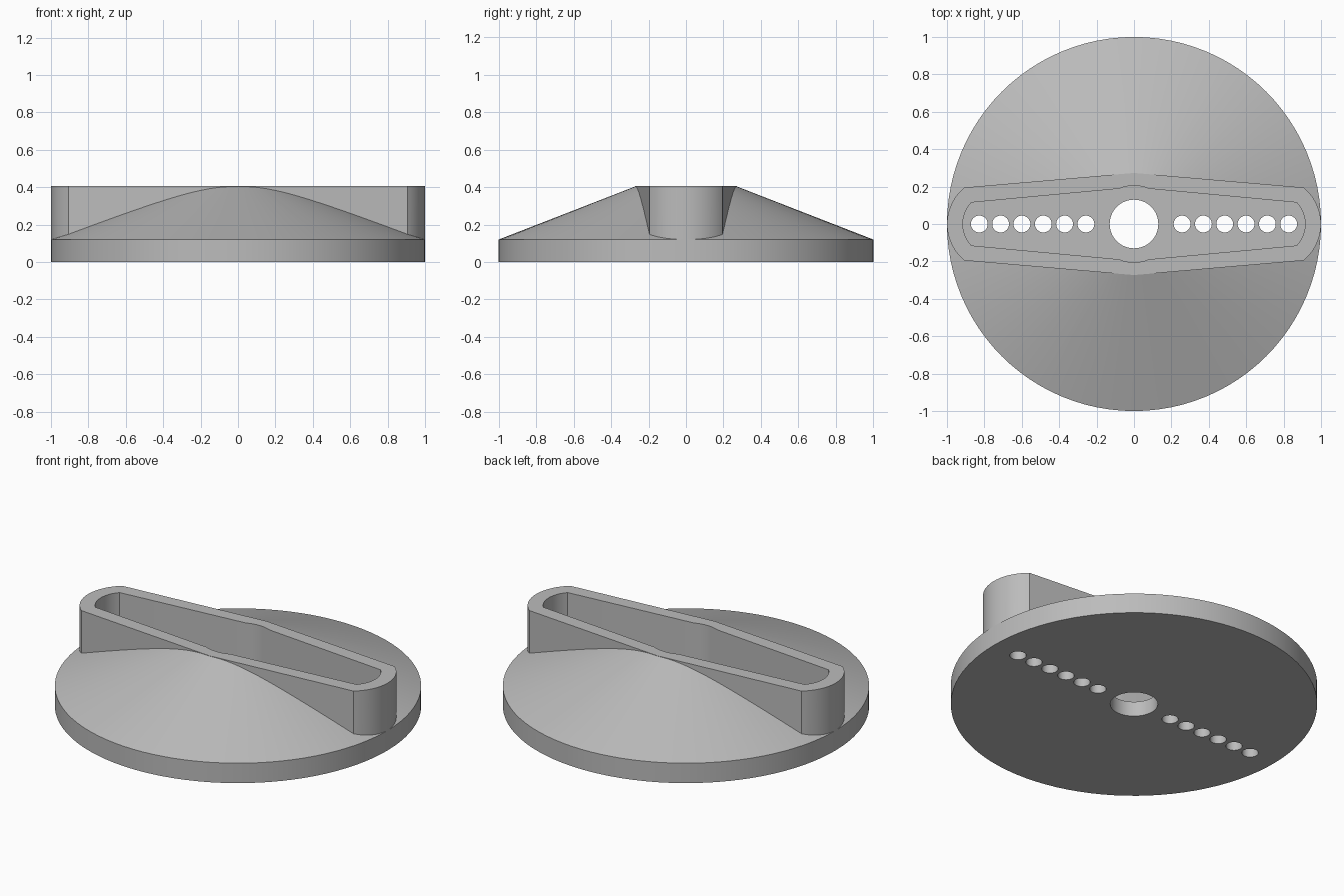
import bpy, bmesh, math

cube = bpy.data.objects.get("Cube")
if cube:
    bpy.data.objects.remove(cube, do_unlink=True)

grey = bpy.data.materials.new("plain_grey")
grey.use_nodes = True
colour = (0.5, 0.5, 0.5, 1)
grey.diffuse_color = colour
grey.node_tree.nodes["Principled BSDF"].inputs["Base Color"].default_value = colour


def finish(name, bm):
    bmesh.ops.recalc_face_normals(bm, faces=bm.faces)
    mesh = bpy.data.meshes.new(name)
    bm.to_mesh(mesh)
    bm.free()
    mesh.materials.append(grey)
    obj = bpy.data.objects.new(name, mesh)
    bpy.context.collection.objects.link(obj)
    return obj


def frustum(bm, r1, r2, z1, z2, x=0, segments=48):
    made = bmesh.ops.create_cone(bm, cap_ends=True, segments=segments, radius1=r1,
                                 radius2=r2, depth=z2 - z1)
    bmesh.ops.translate(bm, verts=made["verts"], vec=(x, 0, (z1 + z2) / 2))


def prism(name, quarter, z1, z2):
    """Extrude an outline given as its +x +y quarter, from tip to middle."""
    half = quarter + [(-x, y) for x, y in reversed(quarter[:-1])]
    outline = half + [(x, -y) for x, y in reversed(half[1:-1])]
    bm = bmesh.new()
    face = bm.faces.new([bm.verts.new((x, y, z1)) for x, y in outline])
    made = bmesh.ops.extrude_face_region(bm, geom=[face])
    top = [v for v in made["geom"] if isinstance(v, bmesh.types.BMVert)]
    bmesh.ops.translate(bm, verts=top, vec=(0, 0, z2 - z1))
    return finish(name, bm)


def rounded_tip(radius, width, steps=12):
    """Arc of the bar end, from the tip to the corner at the given half width."""
    end = math.asin(width / radius)
    return [(0.747 + radius * math.cos(end * i / steps), radius * math.sin(end * i / steps))
            for i in range(steps + 1)]


def boolean(target, tool, operation):
    mod = target.modifiers.new(tool.name, 'BOOLEAN')
    mod.object, mod.operation, mod.solver = tool, operation, 'EXACT'
    bpy.context.view_layer.objects.active = target
    bpy.ops.object.modifier_apply(modifier=mod.name)
    bpy.data.objects.remove(tool, do_unlink=True)


# Disc with a sloping top
bm = bmesh.new()
frustum(bm, 1, 1, 0, 0.12, segments=96)
rim = [f for f in bm.faces if f.normal.z > 0.9]
bmesh.ops.extrude_face_region(bm, geom=rim)
bmesh.ops.delete(bm, geom=rim, context='FACES_ONLY')
cap = max(bm.faces, key=lambda f: f.calc_center_median().z + len(f.verts))
for v in cap.verts:
    v.co = (v.co.x * 0.27, v.co.y * 0.27, 0.404)
knob = finish("dial_knob", bm)

# Grip bar across the disc, hollowed from above
grip = prism("grip_bar", rounded_tip(0.2525, 0.195) + [(0.13, 0.262), (0, 0.273)], 0.06, 0.405)
boolean(knob, grip, 'UNION')
bulge = [(0.205 * math.sin(a), 0.205 * math.cos(a)) for a in (0.4, 0.3, 0.2, 0.1, 0)]
pocket = prism("grip_pocket", rounded_tip(0.168, 0.115) + bulge, 0.09, 0.6)
boolean(knob, pocket, 'DIFFERENCE')

# Shaft hole and two rows of screw holes
bm = bmesh.new()
frustum(bm, 0.13, 0.13, -0.2, 0.3)
for side in (-1, 1):
    for i in range(6):
        frustum(bm, 0.045, 0.045, -0.2, 0.3, side * (0.257 + 0.114 * i), 32)
boolean(knob, finish("hole_cutter", bm), 'DIFFERENCE')

bpy.ops.object.select_all(action='DESELECT')
knob.select_set(True)
bpy.context.view_layer.objects.active = knob
bpy.ops.object.shade_smooth_by_angle(angle=math.radians(15))
